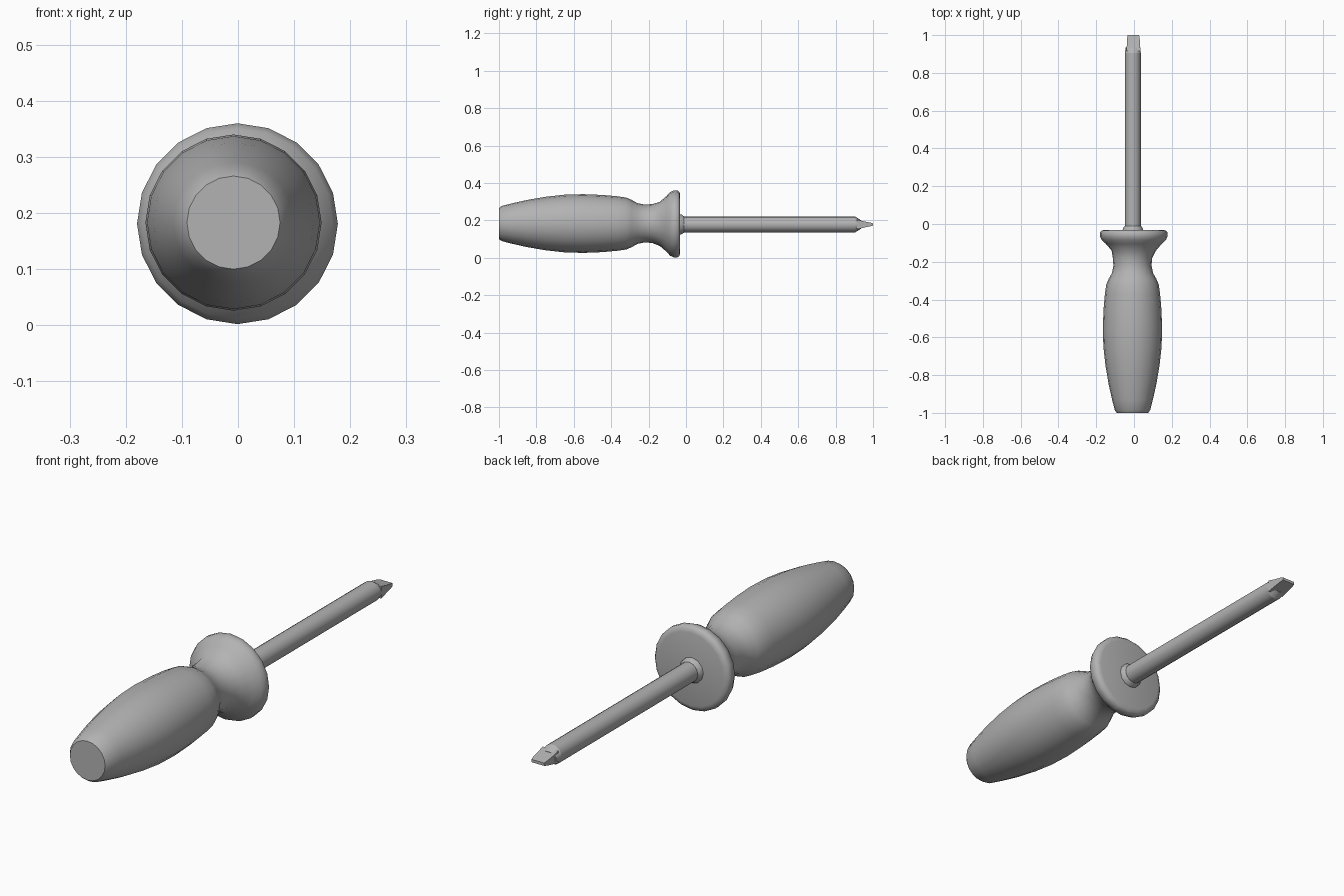
import bpy, bmesh, math

cube = bpy.data.objects.get("Cube")
if cube:
    bpy.data.objects.remove(cube, do_unlink=True)

GREY = (0.45, 0.45, 0.45, 1.0)
mat = bpy.data.materials.new("plain grey")
mat.use_nodes = True
mat.diffuse_color = GREY
mat.node_tree.nodes["Principled BSDF"].inputs["Base Color"].default_value = GREY


def loft(name, rings, sides, angle):
    """Skin rings of (y, half width, half height, centre x, centre z) along y."""
    bm = bmesh.new()
    loops = []
    for y, rx, rz, cx, cz in rings:
        loops.append([bm.verts.new((cx + rx * math.cos(2 * math.pi * i / sides), y,
                                    cz + rz * math.sin(2 * math.pi * i / sides)))
                      for i in range(sides)])
    for a, b in zip(loops, loops[1:]):
        for i in range(sides):
            j = (i + 1) % sides
            bm.faces.new((a[i], a[j], b[j], b[i]))
    bm.faces.new(loops[0])
    bm.faces.new(loops[-1])
    return finish(name, bm, angle)


def finish(name, bm, angle):
    bmesh.ops.recalc_face_normals(bm, faces=bm.faces[:])
    mesh = bpy.data.meshes.new(name)
    bm.to_mesh(mesh)
    bm.free()
    mesh.materials.append(mat)
    obj = bpy.data.objects.new(name, mesh)
    bpy.context.collection.objects.link(obj)
    bpy.ops.object.select_all(action='DESELECT')
    obj.select_set(True)
    bpy.context.view_layer.objects.active = obj
    bpy.ops.object.shade_smooth_by_angle(angle=math.radians(angle))
    return obj


# Handle: barrel grip, narrow neck and flared guard in one turned profile
grip = [(-1.0, 0.083), (-0.985, 0.094), (-0.93, 0.108), (-0.85, 0.126), (-0.75, 0.143),
        (-0.65, 0.154), (-0.55, 0.157), (-0.45, 0.153), (-0.37, 0.146), (-0.32, 0.139),
        (-0.29, 0.126), (-0.26, 0.109), (-0.22, 0.101), (-0.18, 0.104)]
guard = [(-0.14, 0.118), (-0.105, 0.148), (-0.085, 0.170), (-0.065, 0.179),
         (-0.045, 0.179), (-0.035, 0.170), (-0.031, 0.155)]
loft("handle",
     [(y, r, r, -0.008, 0.183) for y, r in grip] +
     [(y, r, r, -0.001, 0.181) for y, r in guard], 20, 50)

# Small collar where the shaft enters the guard
loft("shaft_collar", [(y, r, r, -0.006, 0.178) for y, r in
                      [(-0.04, 0.056), (-0.022, 0.052), (-0.01, 0.043)]], 12, 40)

# Round steel shaft
loft("shaft", [(y, 0.042, 0.042, -0.006, 0.178) for y in (-0.04, 0.905)], 16, 40)

# Flat blade: round root squeezed to a thin, slightly narrower edge
loft("blade_tip", [(0.905, 0.042, 0.042, -0.006, 0.178),
                   (0.935, 0.039, 0.023, -0.005, 0.178)], 16, 40)
bm = bmesh.new()
sections = [(0.915, 0.037, 0.026), (0.95, 0.035, 0.017), (0.985, 0.033, 0.010), (1.0, 0.030, 0.006)]
loops = [[bm.verts.new((-0.003 + sx * w, y, 0.178 + sz * h))
          for sx, sz in ((-1, -1), (1, -1), (1, 1), (-1, 1))] for y, w, h in sections]
for a, b in zip(loops, loops[1:]):
    for i in range(4):
        j = (i + 1) % 4
        bm.faces.new((a[i], a[j], b[j], b[i]))
bm.faces.new(loops[0])
bm.faces.new(loops[-1])
finish("blade_edge", bm, 30)
